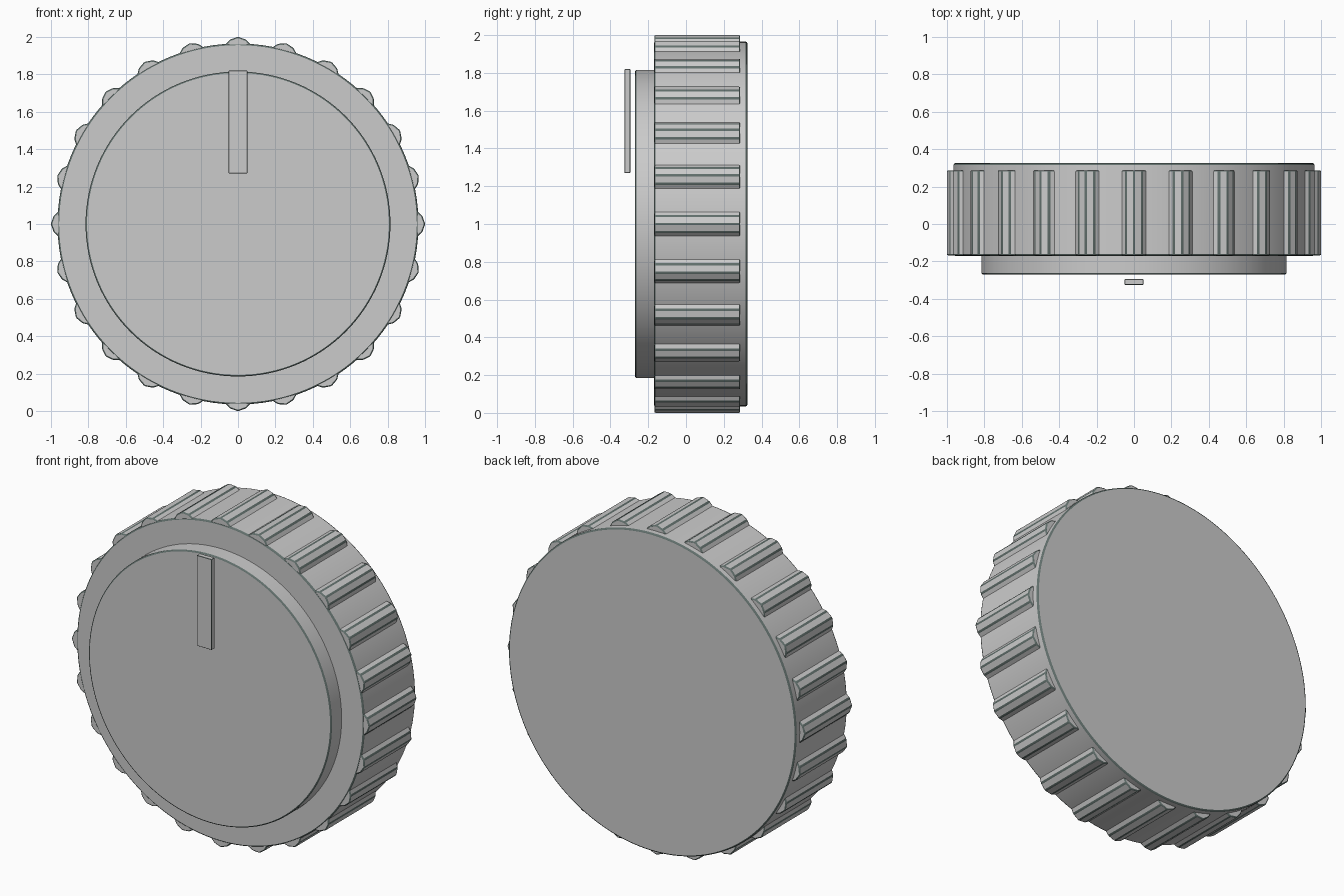
import bpy, bmesh
from math import radians
from mathutils import Matrix, Vector

if "Cube" in bpy.data.objects:
    bpy.data.objects.remove(bpy.data.objects["Cube"], do_unlink=True)

CENTRE = Vector((0, 0, 1))
RIBS = 24


def material(name, colour):
    mat = bpy.data.materials.new(name)
    mat.use_nodes = True
    mat.diffuse_color = (*colour, 1)
    mat.node_tree.nodes["Principled BSDF"].inputs["Base Color"].default_value = (*colour, 1)
    return mat


grey = material("grey plastic", (0.6, 0.6, 0.6))
edge_grey = material("dark green grey edges", (0.12, 0.16, 0.15))


def finish(name, bm, bevel, location=CENTRE):
    """Turn a bmesh into a shaded object with dark chamfered edges."""
    bmesh.ops.recalc_face_normals(bm, faces=bm.faces)
    mesh = bpy.data.meshes.new(name)
    bm.to_mesh(mesh)
    bm.free()
    mesh.materials.append(grey)
    mesh.materials.append(edge_grey)
    obj = bpy.data.objects.new(name, mesh)
    obj.location = location
    bpy.context.collection.objects.link(obj)
    mod = obj.modifiers.new("dark edges", "BEVEL")
    mod.width = bevel
    mod.segments = 2
    mod.limit_method = "ANGLE"
    mod.angle_limit = radians(25)
    mod.material = 1
    bpy.ops.object.select_all(action="DESELECT")
    obj.select_set(True)
    bpy.context.view_layer.objects.active = obj
    bpy.ops.object.shade_smooth_by_angle(angle=radians(25))


def disc(name, radius, front, back, bevel):
    """Cylinder lying along y."""
    bm = bmesh.new()
    turn = Matrix.Translation((0, (front + back) / 2, 0)) @ Matrix.Rotation(radians(90), 4, "X")
    bmesh.ops.create_cone(bm, cap_ends=True, segments=128, radius1=radius, radius2=radius,
                          depth=back - front, matrix=turn)
    finish(name, bm, bevel)


# Main body and raised front cap
disc("knob_body", 0.965, -0.17, 0.325, 0.009)
disc("front_cap", 0.815, -0.27, -0.16, 0.008)

# Grip ribs: one ridged profile extruded along y, repeated around the rim
half = [(0.09, 0.935), (0.044, 0.985)]
profile = half + [(0, 1.001)] + [(-x, z) for x, z in reversed(half)]
bm = bmesh.new()
for i in range(RIBS):
    spin = Matrix.Rotation(radians(360 / RIBS * i), 4, "Y")
    face = bm.faces.new([bm.verts.new(spin @ Vector((x, -0.168, z))) for x, z in profile])
    swept = bmesh.ops.extrude_face_region(bm, geom=[face], use_keep_orig=True)
    moved = [v for v in swept["geom"] if isinstance(v, bmesh.types.BMVert)]
    bmesh.ops.translate(bm, verts=moved, vec=(0, 0.455, 0))
finish("grip_ribs", bm, 0.007)

# Pointer bar floating just ahead of the cap
bm = bmesh.new()
bmesh.ops.create_cube(bm, size=1, matrix=Matrix.Diagonal((0.1, 0.03, 0.55, 1)))
finish("pointer", bm, 0.003, Vector((0, -0.31, 1.545)))
